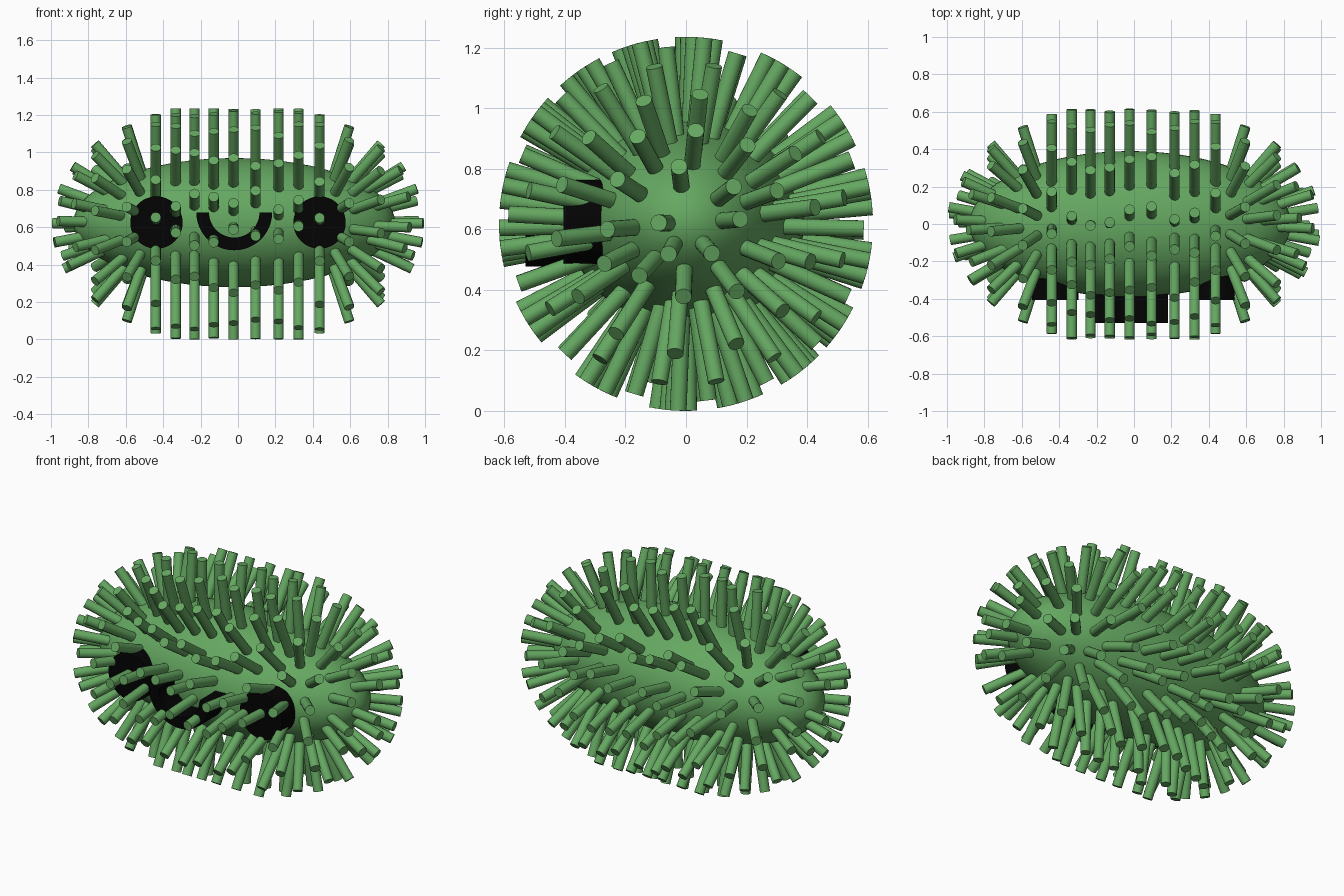
import bpy, bmesh, random
from math import sin, cos, pi, radians
from mathutils import Vector, Matrix

if "Cube" in bpy.data.objects:
    bpy.data.objects.remove(bpy.data.objects["Cube"])

random.seed(7)
CX, CZ = -0.02, 0.618


def material(name, color):
    m = bpy.data.materials.new(name)
    m.diffuse_color = (*color, 1)
    m.use_nodes = True
    m.node_tree.nodes["Principled BSDF"].inputs["Base Color"].default_value = m.diffuse_color
    return m


green = material("green", (0.13, 0.39, 0.12))
black = material("black", (0.001, 0.001, 0.001))


def finish(bm, name, mat):
    bmesh.ops.recalc_face_normals(bm, faces=bm.faces)
    mesh = bpy.data.meshes.new(name)
    bm.to_mesh(mesh)
    bm.free()
    mesh.materials.append(mat)
    ob = bpy.data.objects.new(name, mesh)
    bpy.context.collection.objects.link(ob)
    bpy.ops.object.select_all(action='DESELECT')
    ob.select_set(True)
    bpy.context.view_layer.objects.active = ob
    bpy.ops.object.shade_smooth_by_angle(angle=radians(35))
    return ob


def rod(bm, a, b, radius, sides=20):
    a, b = Vector(a), Vector(b)
    rot = (b - a).to_track_quat('Z', 'Y').to_matrix().to_4x4()
    bmesh.ops.create_cone(bm, cap_ends=True, segments=sides, radius1=radius, radius2=radius,
                          depth=(b - a).length, matrix=Matrix.Translation((a + b) / 2) @ rot)


# Body: long ellipsoid
bm = bmesh.new()
bmesh.ops.create_uvsphere(bm, u_segments=64, v_segments=32, radius=1,
                          matrix=Matrix.Translation((CX, 0, 0.625)) @ Matrix.Diagonal((0.86, 0.39, 0.345, 1)))
finish(bm, "body", green)


# A spike is drawn from (x, radius) at the root to (x, radius) at the tip
def spike(bm, root, tip, deg, flip=1):
    a = radians(deg)
    p = [(flip * x, flip * r * cos(a), CZ + r * sin(a)) for x, r in (root, tip)]
    rod(bm, p[0], p[1], 0.0275)


# Middle bristles: seven upright rings, each slightly turned
angles = [106, 86, 59, 32, 10, -13, -34, -52, -73, -94, -119, -148, -174, -192, -215, -235]
columns = (-0.333, -0.233, -0.13, -0.024, 0.094, 0.217, 0.324)
bm = bmesh.new()
for deg in angles:
    turns = [-4.8 + 9.6 * i / 6 for i in range(7)]
    random.shuffle(turns)
    for x, turn in zip(columns, turns):
        spike(bm, (x, 0.25), (x, 0.617), deg + turn)
# the two outermost upright rings sit in the gaps between the others
for i, deg in enumerate(angles):
    after = angles[i + 1] if i < 15 else angles[0] - 360
    for x in (-0.44, 0.436):
        spike(bm, (x, 0.24), (x, 0.587), (deg + after) / 2 + random.uniform(-1, 1))
finish(bm, "middle_bristles", green)

# End bristles: rings that fan outward; the inner spikes are uneven
outer = [(16, (0.50, 0.23), (0.595, 0.53), 11),
         (14, (0.56, 0.19), (0.765, 0.43), 8)]
inner = [(0.19, 97), (0.20, 38), (0.18, 5), (0.13, -49), (0.115, -120), (0.09, 178),
         (0.31, 84), (0.33, 119), (0.27, 147), (0.26, 184), (0.30, 206), (0.23, 228),
         (0.24, 268), (0.28, -53), (0.33, -22), (0.32, 20), (0.33, 52)]
for side, name in ((-1, "left_end_bristles"), (1, "right_end_bristles")):
    bm = bmesh.new()
    for n, root, tip, start in outer:
        for i in range(n):
            deg = start + 360 * i / n + random.uniform(-2, 2)
            spike(bm, root, tip, deg, side)
    for r, deg in inner:
        x = 1.0 - 1.2 * r * r
        spike(bm, (x - 0.28, r * 0.45), (x, r), deg, side)
    finish(bm, name, green)

# Eyes: flat discs facing forward
for side, name in ((-1, "left_eye"), (1, "right_eye")):
    bm = bmesh.new()
    rod(bm, (side * 0.436, -0.22, 0.625), (side * 0.436, -0.405, 0.625), 0.14, 48)
    finish(bm, name, black)

# Mouth: thick half ring
bm = bmesh.new()
N = 32
arc = [(r * cos(t), r * sin(t)) for r, ts in ((0.203, range(N + 1)), (0.135, range(N, -1, -1)))
       for t in [pi + pi * i / N for i in ts]]
verts = [bm.verts.new((CX + x, -0.53, 0.68 + z)) for x, z in arc]
face = bm.faces.new(verts)
ext = bmesh.ops.extrude_face_region(bm, geom=[face])
bmesh.ops.translate(bm, vec=(0, 0.2, 0), verts=[v for v in ext["geom"] if isinstance(v, bmesh.types.BMVert)])
finish(bm, "mouth", black)
